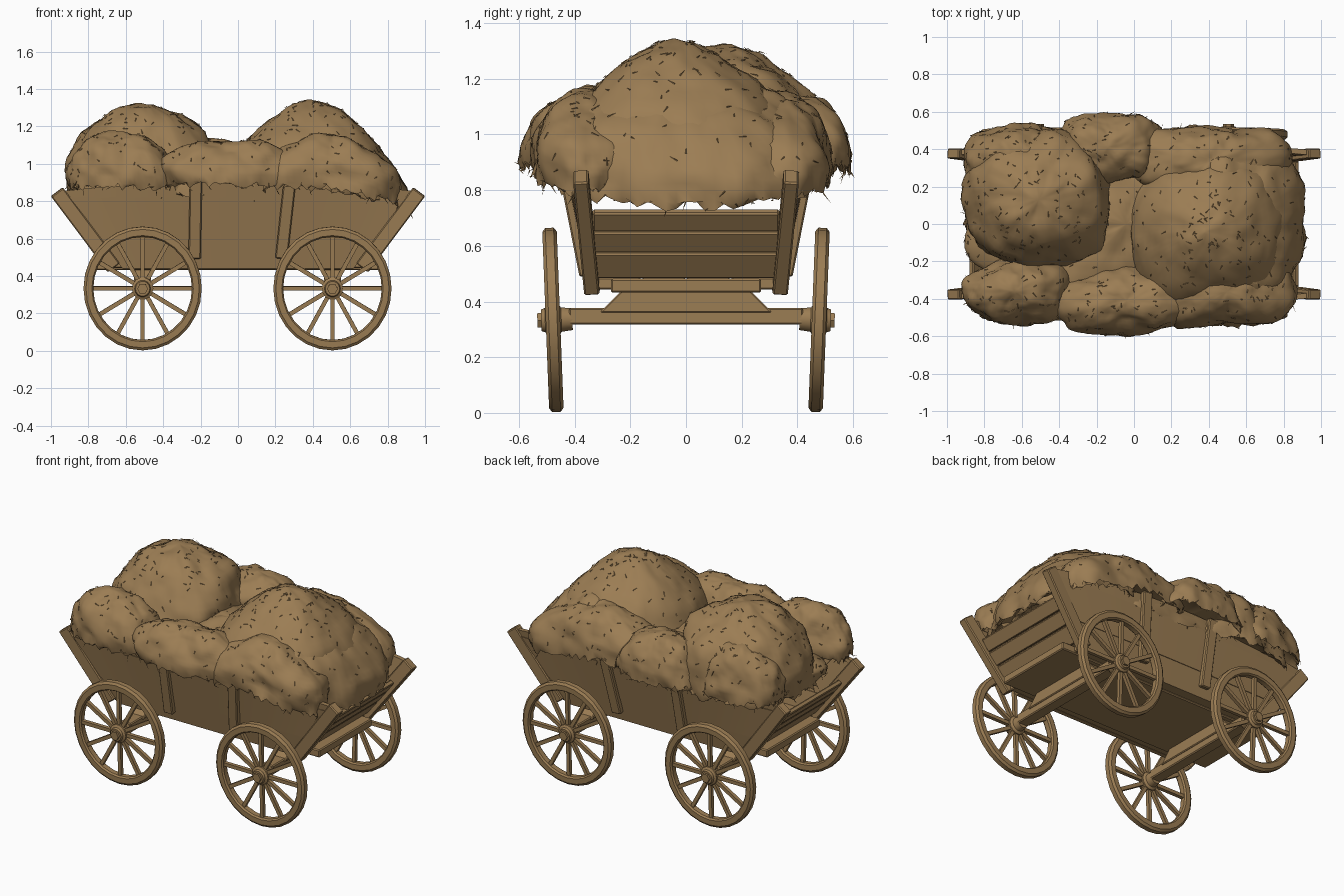
import bpy, bmesh, math, random
from mathutils import Vector, Matrix, noise

if "Cube" in bpy.data.objects:
    bpy.data.objects.remove(bpy.data.objects["Cube"])

random.seed(4)
mat = bpy.data.materials.new("straw brown")
mat.diffuse_color = (0.33, 0.205, 0.088, 1)
mat.use_nodes = True
mat.node_tree.nodes["Principled BSDF"].inputs["Base Color"].default_value = mat.diffuse_color


def finish(name, bm, angle=None, bevel=0):
    bmesh.ops.recalc_face_normals(bm, faces=bm.faces)
    me = bpy.data.meshes.new(name)
    bm.to_mesh(me)
    bm.free()
    me.materials.append(mat)
    ob = bpy.data.objects.new(name, me)
    bpy.context.collection.objects.link(ob)
    if bevel:
        m = ob.modifiers.new("worn edges", 'BEVEL')
        m.width = bevel
        m.segments = 1
    if angle:
        bpy.ops.object.select_all(action='DESELECT')
        ob.select_set(True)
        bpy.context.view_layer.objects.active = ob
        bpy.ops.object.shade_smooth_by_angle(angle=math.radians(angle))
    return ob


def beam(bm, p0, p1, w, d, side=(0, 1, 0)):
    """Box from p0 to p1, d thick along side and w wide across it."""
    p0, p1 = Vector(p0), Vector(p1)
    a = (p1 - p0).normalized()
    s = (Vector(side) - a * a.dot(Vector(side))).normalized()
    m = Matrix((a.cross(s), s, a)).transposed().to_4x4()
    m.translation = (p0 + p1) / 2
    bmesh.ops.create_cube(bm, size=1, matrix=m @ Matrix.Diagonal((w, d, (p1 - p0).length, 1)))


def one_beam(name, *args, bevel=0.006, **kw):
    bm = bmesh.new()
    beam(bm, *args, **kw)
    return finish(name, bm, bevel=bevel)


def lathe(bm, profile, n, closed):
    """Spin (radius, y) points about the y axis."""
    rings = []
    for i in range(n):
        a = 2 * math.pi * i / n
        rings.append([bm.verts.new((r * math.cos(a), y, r * math.sin(a))) for r, y in profile])
    k = len(profile)
    for i in range(n):
        p, q = rings[i], rings[(i + 1) % n]
        for j in range(k if closed else k - 1):
            bm.faces.new((p[j], p[(j + 1) % k], q[(j + 1) % k], q[j]))
    if not closed:
        bm.faces.new([r[0] for r in rings])
        bm.faces.new([r[-1] for r in rings])


# wheels: rim, hub, hex nut and twelve spokes, leaning out at the top
def wheel(name, x, sy):
    bm = bmesh.new()
    lathe(bm, [(0.276, -0.016), (0.284, -0.026), (0.317, -0.026), (0.331, -0.015),
               (0.331, 0.015), (0.317, 0.026), (0.284, 0.026), (0.276, 0.016)], 28, True)
    lathe(bm, [(0.04, -0.07), (0.045, -0.03), (0.06, -0.02), (0.06, 0.02), (0.045, 0.028), (0.04, 0.042)], 14, False)
    lathe(bm, [(0.03, 0.041), (0.03, 0.056)], 6, False)
    for i in range(12):
        a = math.pi / 2 + i * math.pi / 6
        c, s = math.cos(a), math.sin(a)
        beam(bm, (0.05 * c, 0, 0.05 * s), (0.285 * c, 0, 0.285 * s), 0.023, 0.023)
    bm.transform(Matrix.Rotation(math.radians(-2.2), 4, 'X'))
    if sy < 0:
        bm.transform(Matrix.Scale(-1, 4, (0, 1, 0)))
    bm.transform(Matrix.Translation((x, sy * 0.478, 0.334)) @ Matrix.Diagonal((0.955, 1, 1, 1)))
    finish(name, bm, angle=30)


for x, end in ((-0.51, "left"), (0.505, "right")):
    for sy, face in ((-1, "front"), (1, "back")):
        wheel(f"wheel_{face}_{end}", x, sy)
    # axle and its tapered bolster
    one_beam("axle_" + end, (x, -0.42, 0.347), (x, 0.42, 0.347), 0.06, 0.075, side=(1, 0, 0))
    bm = bmesh.new()
    pts = [(-0.31, 0.36), (0.31, 0.36), (0.23, 0.44), (-0.23, 0.44)]
    f = bm.faces.new([bm.verts.new((x - 0.045, y, z)) for y, z in pts])
    g = bmesh.ops.extrude_face_region(bm, geom=[f])
    bmesh.ops.translate(bm, vec=(0.09, 0, 0), verts=[v for v in g['geom'] if isinstance(v, bmesh.types.BMVert)])
    finish("bolster_" + end, bm, bevel=0.005)

# floor boards and the plank that sticks out at both ends
for i in range(4):
    y = -0.24 + i * 0.16
    one_beam("floor_board", (-0.68, y, 0.465), (0.68, y, 0.465), 0.156, 0.045, side=(0, 0, 1))
one_beam("floor_plank", (-0.77, 0, 0.457), (0.77, 0, 0.457), 0.54, 0.05, side=(0, 0, 1))


def end_x(z):
    return 0.66 + (z - 0.45) * 0.77


def wall_y(x, z):
    t = (z - 0.45) / 0.45
    return 0.325 + 0.06 * t + 0.04 * (1 - x * x) * t


# bowed side walls of three overlapping boards each
def wall_board(sy, z0, z1, shift, dip):
    bm = bmesh.new()
    n = 14
    rows = []
    for i in range(n + 1):
        u = -1 + 2 * i / n
        row = []
        for z, off, top in ((z0, -0.014, 0), (z1, -0.014, 1), (z1, 0.014, 1), (z0, 0.014, 0)):
            z -= top * dip * u * u
            x = u * (end_x(z) - 0.035)
            row.append(bm.verts.new((x, sy * (wall_y(x, z) + off + shift), z)))
        rows.append(row)
    for p, q in zip(rows, rows[1:]):
        for j in range(4):
            bm.faces.new((p[j], p[(j + 1) % 4], q[(j + 1) % 4], q[j]))
    bm.faces.new(rows[0])
    bm.faces.new(rows[-1])
    finish("side_board", bm, angle=30)


for sy in (-1, 1):
    for z0, z1, shift, dip in ((0.44, 0.6, 0, 0), (0.59, 0.82, 0.004, 0), (0.81, 0.905, 0, 0.05)):
        wall_board(sy, z0, z1, shift, dip)
    for sx in (-1, 1):
        # slanted corner posts and leaning middle stakes
        one_beam("corner_post", (sx * 0.665, sy * 0.338, 0.445), (sx * 0.968, sy * 0.378, 0.85), 0.08, 0.055)
        one_beam("side_stake", (sx * 0.232, sy * 0.365, 0.495),
                 (0.278 if sx > 0 else -0.225, sy * 0.448, 0.915), 0.066, 0.036)

# slanted end boards
for sx in (-1, 1):
    for z0, z1 in ((0.49, 0.58), (0.583, 0.655), (0.658, 0.725)):
        one_beam("end_board", (sx * end_x(z0), 0, z0), (sx * end_x(z1), 0, z1), 0.03, 0.67)


# hay: lumpy domes with a ragged rim and loose straws
straws = bmesh.new()


def straw(p, n, length, w=0.003, lift=0.005):
    t = n.cross(Vector((random.uniform(-1, 1), random.uniform(-1, 1), random.uniform(-1, 1)))).normalized()
    s = n.cross(t) * w
    tip = p + t * length + n * random.uniform(0, lift)
    base = p + n * 0.001
    v = [straws.verts.new(q) for q in (base - s, base + s, tip, base + n * 0.004)]
    for f in ((0, 1, 3), (1, 2, 3), (2, 0, 3), (0, 2, 1)):
        straws.faces.new([v[i] for i in f])


def mound(name, cx, cy, z0, rx, ry, h, fall=0.0, segs=88, rings=18, peak=1.0, lumpy=1.0):
    bm = bmesh.new()
    seed = Vector((cx * 7, cy * 7, h * 5))

    def place(k, a, z):
        c, s = math.cos(a), math.sin(a)
        e = (abs(c) ** 2.4 + abs(s) ** 2.4) ** (-1 / 2.4)
        q = Vector((cx + rx * k * e * c, cy + ry * k * e * s, z))
        lump = lumpy * (noise.noise(q * 4.5 + seed) * 0.05 + noise.noise(q * 12 + seed) * 0.02
                        + noise.noise(q * 30 + seed) * 0.007)
        q += Vector((c * k, s * k, 0.9 * (1 - k * k))) * lump
        q.z += fall * max(0, q.x - cx + 0.05)
        return q

    def ring(k0, k1, z, drop=0.0):
        return [place(random.uniform(k0, k1), 2 * math.pi * j / segs, z - random.uniform(0, drop)) for j in range(segs)]

    loops = []
    for i in range(1, rings + 1):
        t = i / rings * math.pi / 2
        k = math.sin(t) ** peak
        loops.append(ring(k, k, z0 + h * math.cos(t)))
    # hanging fringe, then the underside
    loops += [ring(1, 1, z0 - 0.03, 0.015), ring(0.95, 1.02, z0 - 0.035, 0.04), ring(0.86, 0.86, z0 - 0.01)]
    top = bm.verts.new(place(0, 0, z0 + h))
    vs = [[bm.verts.new(q) for q in lp] for lp in loops]
    for j in range(segs):
        k = (j + 1) % segs
        bm.faces.new((top, vs[0][j], vs[0][k]))
        for p, q in zip(vs, vs[1:]):
            bm.faces.new((p[j], q[j], q[k], p[k]))
    bm.faces.new(vs[-1])
    bmesh.ops.recalc_face_normals(bm, faces=bm.faces)
    bm.normal_update()
    for _ in range(int(280 * (rx + h) * (ry + h))):
        v = random.choice(random.choice(vs[2:-1]))
        straw(v.co.copy(), v.normal.copy(), random.uniform(0.015, 0.035))
    for j in range(0, segs, 2):
        v = vs[-2][j]
        straw(v.co.copy(), Vector((math.cos(j), math.sin(j), -0.2)).normalized(), random.uniform(0.02, 0.045))
    finish(name, bm, angle=60)


mound("hay_base", -0.04, 0, 0.88, 0.87, 0.42, 0.13, fall=-0.05)
mound("hay_left_heap", -0.51, 0.13, 0.88, 0.41, 0.38, 0.44)
mound("hay_right_heap", 0.39, -0.04, 0.92, 0.41, 0.42, 0.42, peak=1.35, lumpy=0.7)
mound("hay_right_end", 0.55, 0.0, 0.92, 0.36, 0.48, 0.29, fall=-0.3)
mound("hay_front_left", -0.64, -0.36, 0.93, 0.29, 0.17, 0.24)
mound("hay_front_middle", -0.04, -0.41, 0.94, 0.37, 0.16, 0.20)
mound("hay_front_right", 0.50, -0.36, 0.93, 0.38, 0.19, 0.22, fall=-0.2)
mound("hay_back_middle", -0.14, 0.41, 0.93, 0.27, 0.18, 0.22)
mound("hay_back_left", -0.62, 0.34, 0.92, 0.30, 0.18, 0.25)
mound("hay_back_right", 0.42, 0.34, 0.93, 0.42, 0.19, 0.23, fall=-0.2)
finish("loose_straws", straws)
